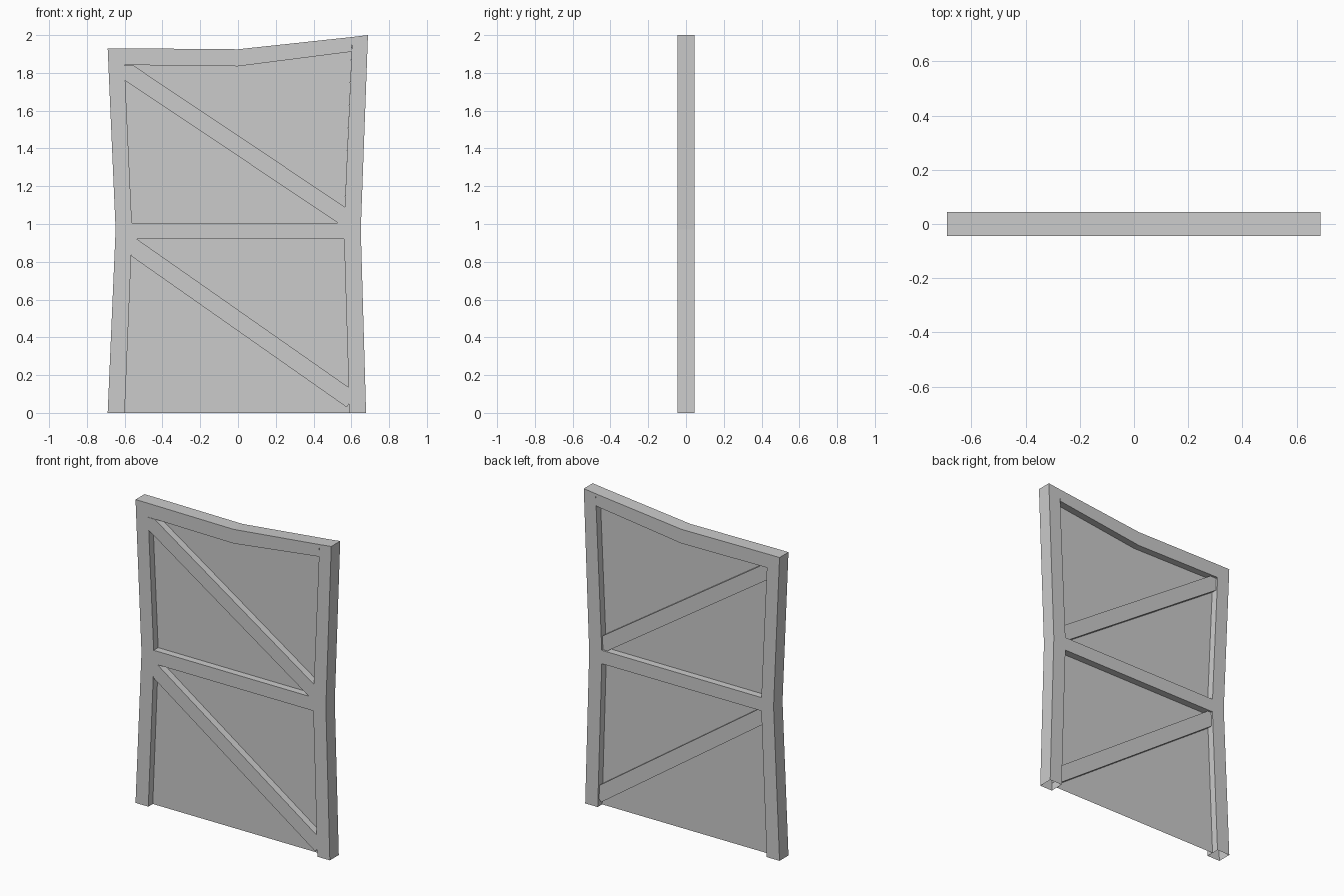
import bpy, bmesh

if "Cube" in bpy.data.objects:
    bpy.data.objects.remove(bpy.data.objects["Cube"])

D = 0.045  # half depth of the frame


def prism(name, outline, front=-D, back=D, open_bottom=False):
    """Extrude an x/z outline from front to back along y."""
    bm = bmesh.new()
    base = bm.faces.new([bm.verts.new((x, front, z)) for x, z in outline])
    if back > front:
        ret = bmesh.ops.extrude_face_region(bm, geom=[base], use_keep_orig=True)
        moved = [g for g in ret["geom"] if isinstance(g, bmesh.types.BMVert)]
        bmesh.ops.translate(bm, vec=(0, back - front, 0), verts=moved)
    bmesh.ops.recalc_face_normals(bm, faces=bm.faces[:])
    if open_bottom:
        low = [f for f in bm.faces if all(v.co.z < 0.001 for v in f.verts)]
        bmesh.ops.delete(bm, geom=low, context='FACES_ONLY')
    mesh = bpy.data.meshes.new(name)
    bm.to_mesh(mesh)
    bm.free()
    obj = bpy.data.objects.new(name, mesh)
    bpy.context.collection.objects.link(obj)
    return obj


# Inner edges of the bent posts, shared by panel and rails
left_in = [(-0.60, 0), (-0.56, 0.96), (-0.605, 1.93)]
right_in = [(0.59, 0), (0.56, 0.97), (0.605, 1.99)]

# Side posts, pinched at mid height, open underneath
prism("left_post", [(-0.69, 0)] + left_in + [(-0.69, 1.93), (-0.648, 0.97)],
      open_bottom=True)
prism("right_post", [(0.678, 0), (0.65, 0.97), (0.688, 2.0)] + right_in[::-1],
      open_bottom=True)

# Bent top rail
prism("top_rail", [(-0.601, 1.842), (0, 1.835), (0.60, 1.912),
                   (0.605, 1.99), (0, 1.925), (-0.605, 1.93)])

# Middle rail
prism("middle_rail", [(-0.562, 0.92), (0.562, 0.92), (0.562, 1.005), (-0.562, 1.005)])

# Diagonal braces, flush at the front and a little shallower at the back
prism("upper_brace", [(-0.598, 1.76), (0.53, 1.005), (0.563, 1.005),
                      (0.566, 1.09), (-0.555, 1.84), (-0.601, 1.84)], back=0.033)
prism("lower_brace", [(-0.565, 0.83), (0.575, 0.03), (0.589, 0.05),
                      (0.586, 0.135), (-0.535, 0.92), (-0.562, 0.92)], back=0.033)

# Thin panel in the middle of the frame depth
prism("panel", left_in[:2] + [(-0.603, 1.88), (0, 1.88), (0.603, 1.95)]
      + right_in[1::-1], front=0, back=0)
